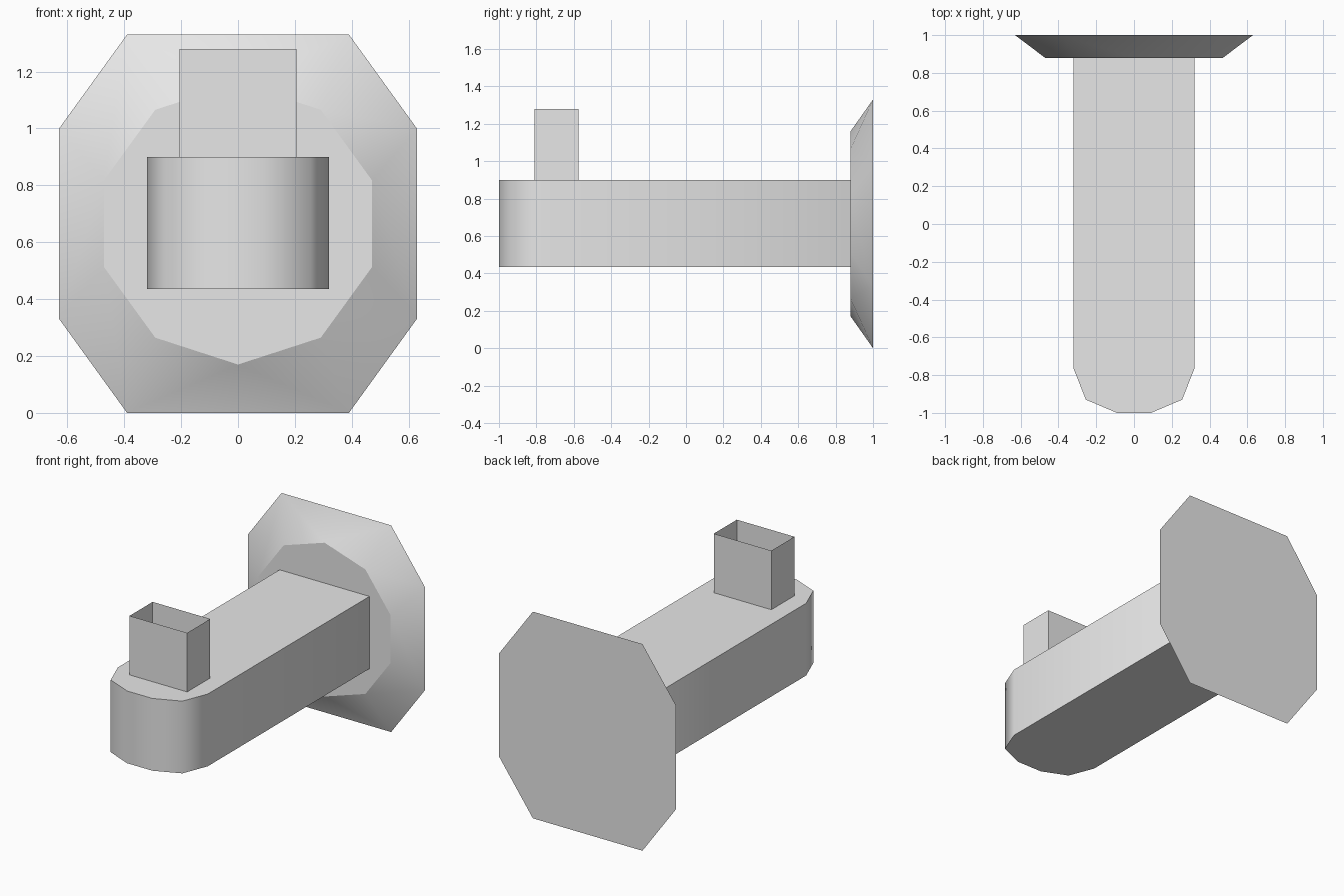
import bpy, bmesh
from math import sin, cos, pi

cube = bpy.data.objects.get("Cube")
if cube:
    bpy.data.objects.remove(cube, do_unlink=True)

grey = bpy.data.materials.new("light_grey")
grey.use_nodes = True
grey.diffuse_color = (0.8, 0.8, 0.8, 1)
grey.node_tree.nodes["Principled BSDF"].inputs["Base Color"].default_value = (0.8, 0.8, 0.8, 1)


def finish(bm, name, axis=None):
    """Make an object; with an axis, smooth the sides and keep the end caps flat."""
    bmesh.ops.recalc_face_normals(bm, faces=bm.faces)
    bm.normal_update()
    if axis is not None:
        caps = {f for f in bm.faces if abs(f.normal[axis]) > 0.99}
        for f in bm.faces:
            f.smooth = f not in caps
        for e in bm.edges:
            e.smooth = not any(f in caps for f in e.link_faces)
    mesh = bpy.data.meshes.new(name)
    bm.to_mesh(mesh)
    bm.free()
    mesh.materials.append(grey)
    obj = bpy.data.objects.new(name, mesh)
    bpy.context.collection.objects.link(obj)
    return obj


def prism(outline, z0, z1, capped=True):
    """Upright prism from an outline in x and y."""
    bm = bmesh.new()
    low, high = [[bm.verts.new((x, y, z)) for x, y in outline] for z in (z0, z1)]
    n = len(outline)
    for i in range(n):
        j = (i + 1) % n
        bm.faces.new((low[i], low[j], high[j], high[i]))
    if capped:
        bm.faces.new(low[::-1])
        bm.faces.new(high)
    return bm


# Wall flange: ten-sided front tapering out to an eight-sided back
MID = 0.665
bm = bmesh.new()
for i in range(10):
    a = i * pi / 5
    bm.verts.new((0.495 * sin(a), 0.88, MID + 0.495 * cos(a)))
for sx in (-1, 1):
    for sz in (-1, 1):
        bm.verts.new((sx * 0.39, 1, MID + sz * 0.665))
        bm.verts.new((sx * 0.63, 1, MID + sz * 0.333))
bmesh.ops.convex_hull(bm, input=bm.verts)
bmesh.ops.dissolve_limit(bm, angle_limit=0.01, verts=bm.verts, edges=bm.edges)
finish(bm, "wall_flange", axis=1)

# Long arm with a rounded front end
half = [(0.32, 0.88), (0.32, -0.765), (0.255, -0.93), (0.09, -1.0)]
outline = half + [(-x, y) for x, y in reversed(half)]
arm = finish(prism(outline, 0.435, 0.90), "arm", axis=2)
weighted = arm.modifiers.new("weighted_normals", "WEIGHTED_NORMAL")
weighted.keep_sharp = True

# Open-topped thin-walled socket
square = [(-0.205, -0.81), (0.205, -0.81), (0.205, -0.575), (-0.205, -0.575)]
finish(prism(square, 0.90, 1.28, capped=False), "socket")
